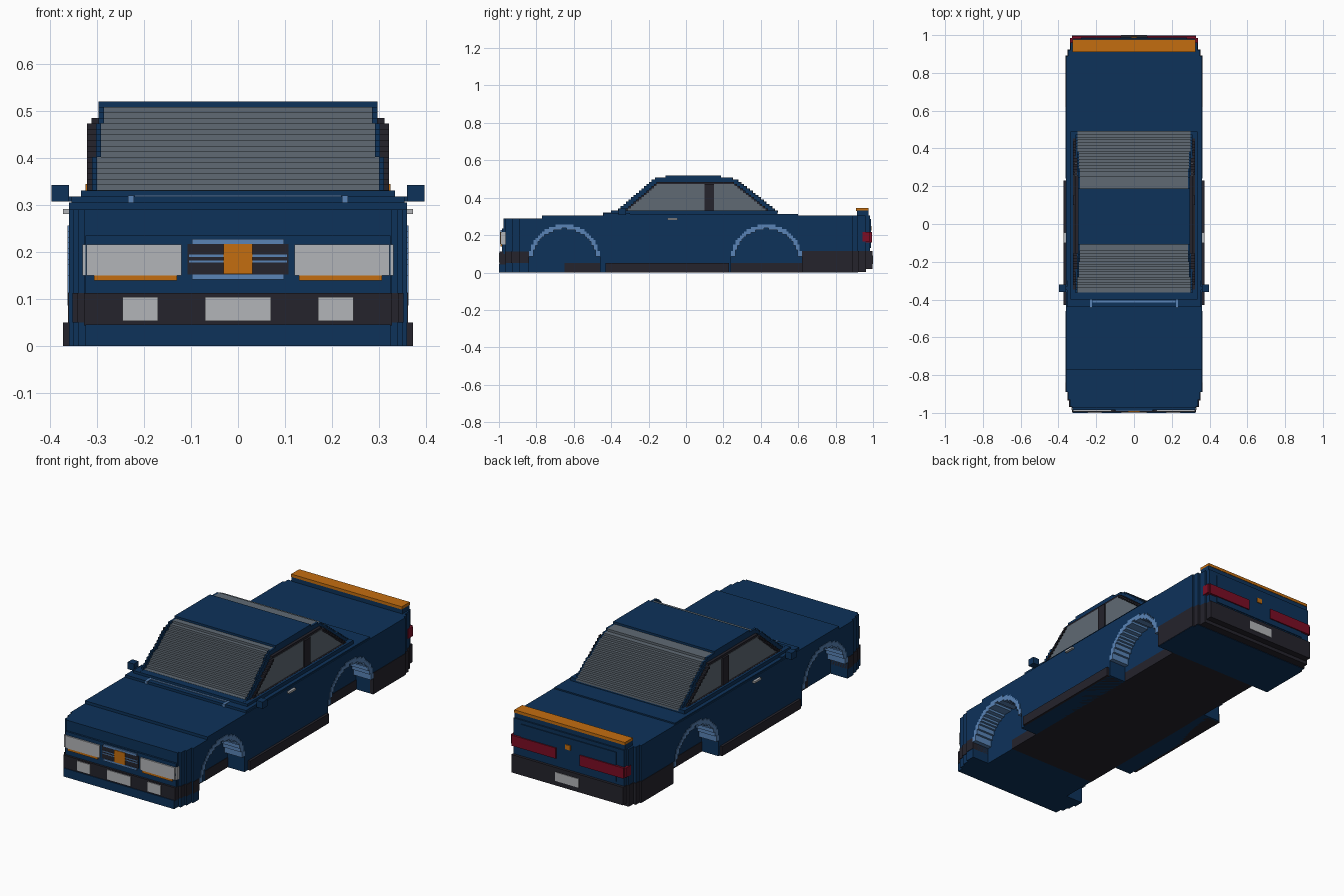
import bpy, bmesh, math

cube = bpy.data.objects.get("Cube")
if cube:
    bpy.data.objects.remove(cube)


def material(name, rgb):
    m = bpy.data.materials.new(name)
    m.diffuse_color = (*rgb, 1)
    m.use_nodes = True
    m.node_tree.nodes["Principled BSDF"].inputs["Base Color"].default_value = (*rgb, 1)
    return m


BLUE = material("navy_paint", (0.004, 0.032, 0.102))
DARK = material("dark_trim", (0.018, 0.017, 0.025))
GLASS = material("grey_glass", (0.115, 0.143, 0.172))
ORANGE = material("orange", (0.55, 0.155, 0.005))
SKY = material("light_blue", (0.10, 0.23, 0.47))
PALE = material("pale_grey", (0.45, 0.46, 0.48))
RED = material("tail_red", (0.20, 0.004, 0.018))


def finish(name, bm, mat):
    bmesh.ops.recalc_face_normals(bm, faces=bm.faces)
    me = bpy.data.meshes.new(name)
    bm.to_mesh(me)
    bm.free()
    me.materials.append(mat)
    ob = bpy.data.objects.new(name, me)
    bpy.context.collection.objects.link(ob)
    return ob


def boxes(name, mat, items, mirror=False):
    """One object from boxes (x0, x1, y0, y1, z0, z1), optionally mirrored in x."""
    bm = bmesh.new()
    items = list(items)
    if mirror:
        items += [(-b, -a, *rest) for a, b, *rest in items]
    for x0, x1, y0, y1, z0, z1 in items:
        vs = bmesh.ops.create_cube(bm, size=1)["verts"]
        for v in vs:
            v.co = ((x0 + x1) / 2 + v.co.x * (x1 - x0),
                    (y0 + y1) / 2 + v.co.y * (y1 - y0),
                    (z0 + z1) / 2 + v.co.z * (z1 - z0))
    return finish(name, bm, mat)


def prism(name, mat, outline, x0, x1):
    """Extrude a (y, z) outline from x0 to x1."""
    bm = bmesh.new()
    f = bm.faces.new([bm.verts.new((x0, y, z)) for y, z in outline])
    ext = bmesh.ops.extrude_face_region(bm, geom=[f])["geom"]
    for v in ext:
        if isinstance(v, bmesh.types.BMVert):
            v.co.x = x1
    return finish(name, bm, mat)


def lerp(pts, z):
    for (z0, a), (z1, b) in zip(pts, pts[1:]):
        if z <= z1:
            return a + (b - a) * max(0, (z - z0) / (z1 - z0))
    return pts[-1][1]


STEP = 0.0118
WELL_Z, R_OUT, R_IN, N = 0.065, 0.19, 0.172, 32
WELLS = {"front": -0.65, "rear": 0.43}


def arch_height(d, r):
    return WELL_Z + round(math.sqrt(max(0, r * r - d * d)) / STEP) * STEP


def arch_columns(yc):
    w = 2 * R_OUT / N
    for i in range(N):
        d = -R_OUT + (i + 0.5) * w
        yield yc + d - w / 2, yc + d + w / 2, d


# Side panels with stepped wheel openings
outline = [(-0.89, 0)]
for yc in WELLS.values():
    outline.append((yc - R_OUT, outline[-1][1]))
    for a, b, d in arch_columns(yc):
        h = arch_height(d, R_OUT)
        outline += [(a, h), (b, h)]
    outline.append((yc + R_OUT, 0.0))
outline += [(0.89, 0), (0.89, 0.305), (-0.77, 0.305), (-0.77, 0.29), (-0.89, 0.29)]
for side, s in (("left", 1), ("right", -1)):
    prism("side_panel_" + side, BLUE, outline, s * 0.26, s * 0.36)

# Stepped wheel arch liners
for end, yc in WELLS.items():
    cols = []
    for a, b, d in arch_columns(yc):
        low = arch_height(d, R_IN) if abs(d) < R_IN else 0.09
        cols.append((0.255, 0.363, a, b, low - 0.004, arch_height(d, R_OUT) + 0.002))
    boxes(end + "_arch_liner", SKY, cols, mirror=True)

# Central body, nose, bonnet and rear deck
boxes("centre_body", BLUE, [
    (-0.26, 0.26, -0.89, 0.89, 0.05, 0.29),
    (-0.26, 0.26, -0.77, 0.89, 0.28, 0.305),
    (-0.26, 0.26, -0.89, -0.65, 0, 0.06),
    (-0.26, 0.26, 0.62, 0.89, 0, 0.06)])
boxes("nose", BLUE, [
    (-0.35, 0.35, -0.93, -0.88, 0, 0.29),
    (-0.34, 0.34, -0.965, -0.92, 0, 0.29),
    (-0.328, 0.328, -0.975, -0.96, 0.10, 0.29),
    (-0.325, 0.325, -0.985, -0.96, 0.10, 0.235)])
boxes("front_lip", BLUE, [(-0.325, 0.325, -1.0, -0.96, 0, 0.045)])
boxes("tail", BLUE, [
    (-0.35, 0.35, 0.88, 0.92, 0, 0.305),
    (-0.335, 0.335, 0.91, 0.96, 0.02, 0.305),
    (-0.325, 0.325, 0.95, 0.983, 0.10, 0.305),
    (-0.28, 0.28, 0.98, 0.988, 0.13, 0.285)])
boxes("cowl_and_belt", BLUE, [
    (-0.355, 0.355, -0.44, 0.60, 0.30, 0.312),
    (-0.355, 0.355, -0.44, -0.30, 0.31, 0.318),
    (-0.335, 0.335, -0.40, 0.49, 0.31, 0.331)])
boxes("wiper_vent", SKY, [(-0.22, 0.22, -0.415, -0.405, 0.315, 0.321)])
boxes("vent_nozzles", SKY, [(0.222, 0.234, -0.445, -0.40, 0.30, 0.32)], mirror=True)

# Floor and sills
boxes("floor", DARK, [(-0.262, 0.262, -0.65, 0.62, 0, 0.052)])
boxes("sills", DARK, [(0.25, 0.373, -0.43, 0.23, 0, 0.05)], mirror=True)

# Bumpers
boxes("front_bumper", DARK, [
    (-0.362, 0.362, -0.89, -0.84, 0.05, 0.112),
    (-0.353, 0.353, -0.935, -0.88, 0.05, 0.112),
    (-0.343, 0.343, -0.968, -0.92, 0.05, 0.112),
    (-0.328, 0.328, -0.996, -0.95, 0.043, 0.112)])
boxes("rear_side_skirts", DARK, [(0.34, 0.362, 0.62, 0.892, 0.002, 0.115)], mirror=True)
boxes("rear_bumper", DARK, [
    (-0.353, 0.353, 0.88, 0.925, 0.002, 0.115),
    (-0.338, 0.338, 0.92, 0.962, 0.002, 0.115),
    (-0.328, 0.328, 0.95, 0.997, 0.02, 0.115)])

# Cabin built in thin layers
FRONT = [(0.32, -0.40), (0.34, -0.36), (0.40, -0.29), (0.46, -0.22), (0.50, -0.175),
         (0.51, -0.14), (0.52, -0.07)]
REAR = [(0.31, 0.51), (0.36, 0.445), (0.44, 0.345), (0.50, 0.265), (0.51, 0.21), (0.52, 0.16)]
rails, roof, screens, frames, panes = [], [], [], [], []
for i in range(17):
    z0 = 0.32 + i * STEP
    z1 = min(z0 + STEP, 0.52)
    z = (z0 + z1) / 2
    f, r = lerp(FRONT, z), lerp(REAR, z)
    w = 0.311 if z < 0.40 else 0.303 if z < 0.47 else 0.297
    if z > 0.503:
        roof.append((-w, w, f, r, z0, z1))
        continue
    rails.append((w - 0.011, w, f, r, z0, z1))
    screens.append((-w + 0.011, w - 0.011, f + 0.025, r + 0.003, z0, z1))
    # Side window frames and panes
    if 0.325 < z < 0.482:
        a, b = f + 0.055, r - 0.05
        if z < 0.337 or z > 0.472:
            frames.append((0.29, 0.322 if z < 0.472 else 0.312, a - 0.014, b + 0.014, z0, z1))
        else:
            frames += [(0.29, 0.322, y0, y1, z0, z1)
                       for y0, y1 in ((a - 0.014, a), (0.10, 0.15), (b, b + 0.014))]
            panes += [(0.29, 0.314, a, 0.10, z0, z1), (0.29, 0.314, 0.15, b, z0, z1)]
boxes("roof", BLUE, roof)
boxes("roof_rails", BLUE, rails, mirror=True)
boxes("front_and_rear_screens", GLASS, screens)
boxes("side_window_frames", DARK, frames, mirror=True)
boxes("side_windows", GLASS, panes, mirror=True)

# Mirrors and door handles
boxes("door_mirrors", BLUE, [(0.36, 0.397, -0.36, -0.32, 0.307, 0.343),
                             (0.33, 0.365, -0.35, -0.33, 0.307, 0.318)], mirror=True)
boxes("door_handles", PALE, [(0.355, 0.373, -0.10, -0.045, 0.281, 0.291)], mirror=True)

# Front lamps and grille
boxes("headlights", PALE, [(0.12, 0.323, -0.992, -0.96, 0.15, 0.216),
                           (0.31, 0.331, -0.985, -0.962, 0.15, 0.216)], mirror=True)
boxes("indicators", ORANGE, [(0.13, 0.307, -0.992, -0.96, 0.139, 0.15)], mirror=True)
boxes("grille", DARK, [(-0.108, 0.108, -0.988, -0.96, 0.152, 0.217)])
boxes("grille_bars", SKY, [
    (-0.098, 0.098, -0.991, -0.96, 0.217, 0.228),
    (-0.098, 0.098, -0.991, -0.96, 0.141, 0.152),
    (-0.104, 0.104, -0.991, -0.96, 0.189, 0.194),
    (-0.104, 0.104, -0.991, -0.96, 0.177, 0.182)])
boxes("grille_square", ORANGE, [(-0.031, 0.031, -0.994, -0.96, 0.153, 0.217)])
boxes("fog_lamps", PALE, [(0.17, 0.246, -1.0, -0.98, 0.053, 0.104)], mirror=True)
boxes("front_plate", PALE, [(-0.07, 0.07, -1.0, -0.98, 0.053, 0.104)])

# Tail lamps, rear plate, badge and spoiler
boxes("tail_lamps", RED, [(0.07, 0.328, 0.96, 0.994, 0.16, 0.216),
                          (0.31, 0.338, 0.945, 0.985, 0.165, 0.216)], mirror=True)
boxes("rear_plate", PALE, [(-0.07, 0.07, 0.98, 1.0, 0.045, 0.092)])
boxes("rear_badge", ORANGE, [(-0.015, 0.015, 0.98, 0.993, 0.225, 0.25)])
boxes("spoiler_base", BLUE, [(-0.325, 0.325, 0.915, 0.975, 0.30, 0.332)])
boxes("spoiler", ORANGE, [(-0.325, 0.325, 0.91, 0.977, 0.33, 0.345)])
